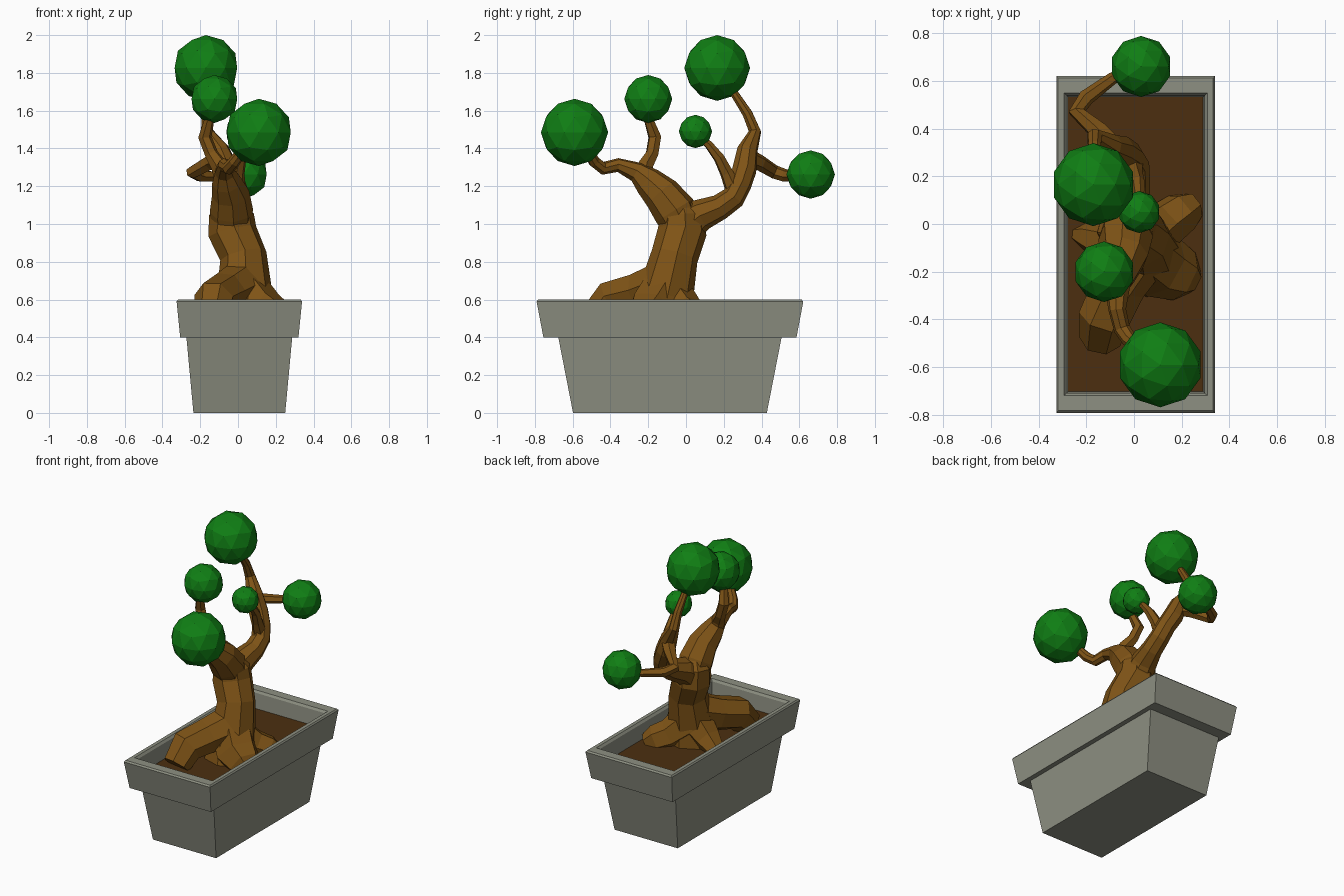
import bpy, bmesh, math
from mathutils import Vector


def material(name, rgb):
    m = bpy.data.materials.new(name)
    m.diffuse_color = (*rgb, 1)
    return m


STONE = material("grey_stone", (0.27, 0.28, 0.225))
BARK = material("brown_bark", (0.21, 0.087, 0.008))
SOIL = material("dark_soil", (0.072, 0.028, 0.005))
LEAF = material("green_leaf", (0.005, 0.21, 0.007))


def finish(bm, name, mat):
    bmesh.ops.recalc_face_normals(bm, faces=bm.faces)
    me = bpy.data.meshes.new(name)
    bm.to_mesh(me)
    bm.free()
    me.materials.append(mat)
    ob = bpy.data.objects.new(name, me)
    bpy.context.collection.objects.link(ob)


def skin_rings(bm, rings):
    """Join successive vertex rings with quads and cap both ends."""
    n = len(rings[0])
    for a, b in zip(rings, rings[1:]):
        for i in range(n):
            j = (i + 1) % n
            bm.faces.new((a[i], a[j], b[j], b[i]))
    bm.faces.new(rings[0])
    bm.faces.new(rings[-1])


def box_loft(name, profile, mat, cx=0.007, cy=-0.085):
    """Stack of rectangles, each given as (z, half x, half y)."""
    bm = bmesh.new()
    rings = [[bm.verts.new((cx + sx * hx, cy + sy * hy, z))
              for sx, sy in ((-1, -1), (1, -1), (1, 1), (-1, 1))]
             for z, hx, hy in profile]
    skin_rings(bm, rings)
    finish(bm, name, mat)


def limb(name, points, sides):
    """Faceted tapering tube through points (x, y, z, radius)."""
    bm = bmesh.new()
    pos = [Vector(p[:3]) for p in points]
    rings, side, last = [], None, None
    for i, p in enumerate(pos):
        t = Vector()
        if i:
            t += (p - pos[i - 1]).normalized()
        if i < len(pos) - 1:
            t += (pos[i + 1] - p).normalized()
        t.normalize()
        if side is None:
            side = t.cross(Vector((0.3, 1, 0.2))).normalized()
        else:
            side = last.rotation_difference(t) @ side
        last = t
        other = t.cross(side)
        ring = []
        for k in range(sides):
            a = 2 * math.pi * (k + 0.5) / sides
            ring.append(bm.verts.new(p + points[i][3] * (side * math.cos(a) + other * math.sin(a))))
        rings.append(ring)
    skin_rings(bm, rings)
    finish(bm, name, BARK)


# Pot: tapered body, overhanging rim and hollow inside
box_loft("pot", [(0, 0.243, 0.513), (0.4, 0.28, 0.591), (0.4, 0.313, 0.67),
                 (0.59, 0.332, 0.706), (0.6, 0.325, 0.697), (0.6, 0.3, 0.634),
                 (0.585, 0.289, 0.624), (0.45, 0.281, 0.614)], STONE)
box_loft("soil", [(0.44, 0.282, 0.615), (0.48, 0.284, 0.617)], SOIL)

# Trunk and the two main boughs
limb("trunk", [(0.04, -0.13, 0.45, 0.18), (0.035, -0.11, 0.62, 0.15),
               (0.028, -0.06, 0.83, 0.125), (-0.03, -0.02, 0.96, 0.13),
               (-0.035, -0.02, 1.05, 0.12), (-0.035, -0.03, 1.12, 0.06)], 8)
limb("front_bough", [(-0.035, 0.0, 0.95, 0.1), (-0.035, -0.06, 1.07, 0.115),
                     (-0.04, -0.13, 1.16, 0.1), (-0.06, -0.2, 1.225, 0.08),
                     (-0.07, -0.26, 1.275, 0.055), (-0.07, -0.36, 1.312, 0.037),
                     (-0.05, -0.44, 1.295, 0.035), (-0.02, -0.485, 1.33, 0.032),
                     (0.05, -0.54, 1.42, 0.025)], 8)
limb("back_bough", [(-0.035, -0.02, 0.97, 0.1), (-0.02, 0.08, 1.05, 0.085),
                    (0.0, 0.18, 1.09, 0.068), (0.0, 0.25, 1.14, 0.064),
                    (-0.02, 0.285, 1.21, 0.062), (-0.06, 0.31, 1.29, 0.065),
                    (-0.1, 0.325, 1.39, 0.055), (-0.165, 0.365, 1.49, 0.034),
                    (-0.165, 0.325, 1.585, 0.028), (-0.17, 0.25, 1.7, 0.022),
                    (-0.17, 0.2, 1.78, 0.02)], 8)

# Side branches that each carry a leaf ball
limb("front_upper_branch", [(-0.07, -0.23, 1.22, 0.05), (-0.1, -0.215, 1.31, 0.045),
                            (-0.14, -0.18, 1.37, 0.036), (-0.175, -0.165, 1.46, 0.036),
                            (-0.15, -0.2, 1.56, 0.026), (-0.13, -0.2, 1.64, 0.02)], 6)
limb("back_lower_branch", [(-0.08, 0.31, 1.36, 0.05), (-0.15, 0.39, 1.325, 0.042),
                           (-0.24, 0.47, 1.275, 0.036), (-0.2, 0.53, 1.255, 0.034),
                           (-0.09, 0.61, 1.25, 0.026), (0.0, 0.65, 1.26, 0.022)], 6)
limb("inner_branch", [(-0.01, 0.26, 1.17, 0.05), (0.0, 0.215, 1.27, 0.036),
                      (0.015, 0.175, 1.35, 0.03), (0.02, 0.12, 1.42, 0.023),
                      (0.02, 0.06, 1.47, 0.02)], 6)

# Roots spreading into the soil
limb("front_root", [(0.02, -0.12, 0.68, 0.13), (-0.06, -0.25, 0.635, 0.115),
                    (-0.125, -0.39, 0.6, 0.11), (-0.14, -0.48, 0.5, 0.09)], 7)
limb("right_front_root", [(0.03, -0.11, 0.64, 0.14), (0.12, -0.18, 0.53, 0.14),
                          (0.21, -0.22, 0.49, 0.11), (0.25, -0.24, 0.47, 0.06)], 6)
limb("right_back_root", [(0.03, -0.08, 0.62, 0.12), (0.13, 0.0, 0.53, 0.1),
                         (0.2, 0.05, 0.5, 0.09), (0.25, 0.08, 0.47, 0.06)], 6)
limb("left_root", [(0.0, -0.1, 0.62, 0.12), (-0.11, -0.08, 0.53, 0.09),
                   (-0.2, -0.05, 0.48, 0.06), (-0.25, -0.04, 0.45, 0.03)], 6)

# Faceted leaf balls
balls = [("top", -0.17, 0.165, 1.826, 0.174), ("front", 0.11, -0.59, 1.485, 0.178),
         ("back", 0.03, 0.66, 1.262, 0.128), ("middle", -0.125, -0.2, 1.662, 0.127),
         ("small", 0.022, 0.05, 1.49, 0.088)]
for label, x, y, z, r in balls:
    bm = bmesh.new()
    bmesh.ops.create_icosphere(bm, subdivisions=2, radius=r)
    bmesh.ops.translate(bm, verts=bm.verts, vec=(x, y, z))
    finish(bm, label + "_leaf_ball", LEAF)
